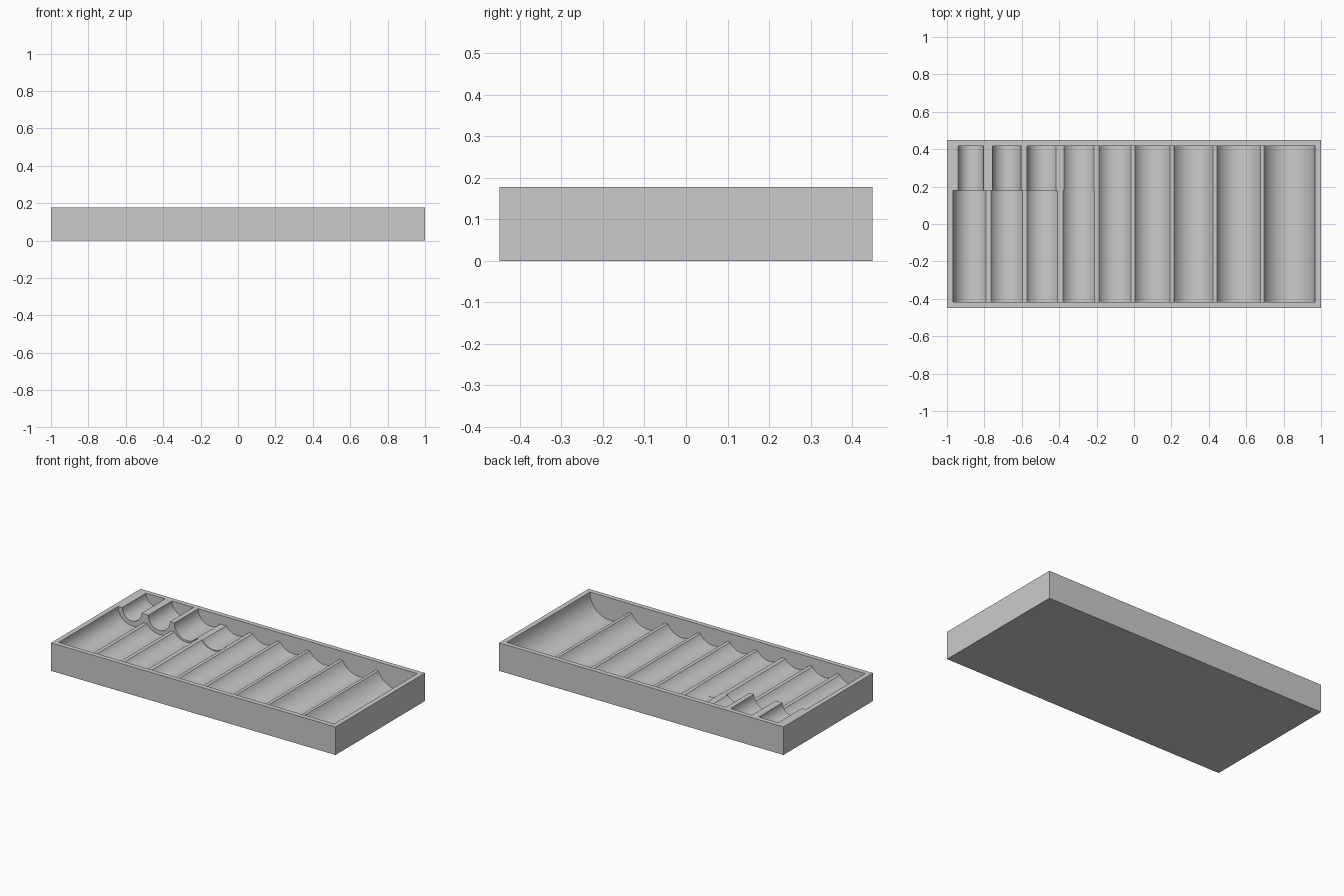
import bpy, bmesh, math

cube = bpy.data.objects.get("Cube")
if cube:
    bpy.data.objects.remove(cube, do_unlink=True)

# Main sizes
HALF_X, HALF_Y, RIM = 1.0, 0.449, 0.178
IN_X, IN_Y = 0.968, 0.418
STEP_Y, OVERLAP = 0.18, 0.01
DIVIDER, ABOVE = 0.122, 0.25
ARC_STEPS = 28

grey = bpy.data.materials.new("plain_grey")
grey.use_nodes = True
grey.diffuse_color = (0.6, 0.6, 0.6, 1)
grey.node_tree.nodes["Principled BSDF"].inputs["Base Color"].default_value = (0.6, 0.6, 0.6, 1)


def trough(x0, x1, z0=DIVIDER, z1=DIVIDER):
    """Arc centred at rim height, running from the left lip to the right lip."""
    h0, h1 = RIM - z0, RIM - z1
    c = (x1 * x1 + h1 * h1 - x0 * x0 - h0 * h0) / (2 * (x1 - x0))
    r = math.hypot(x0 - c, h0)
    a0, a1 = math.atan2(x0 - c, h0), math.atan2(x1 - c, h1)
    angles = [a0 + (a1 - a0) * i / ARC_STEPS for i in range(ARC_STEPS + 1)]
    return [(c + r * math.sin(a), RIM - r * math.cos(a)) for a in angles]


def prism(name, profile, y0, y1):
    """Extrude an x-z outline along y."""
    bm = bmesh.new()
    face = bm.faces.new([bm.verts.new((x, y0, z)) for x, z in profile])
    ext = bmesh.ops.extrude_face_region(bm, geom=[face])
    moved = [v for v in ext["geom"] if isinstance(v, bmesh.types.BMVert)]
    bmesh.ops.translate(bm, verts=moved, vec=(0, y1 - y0, 0))
    bmesh.ops.recalc_face_normals(bm, faces=bm.faces)
    mesh = bpy.data.meshes.new(name)
    bm.to_mesh(mesh)
    bm.free()
    ob = bpy.data.objects.new(name, mesh)
    bpy.context.collection.objects.link(ob)
    ob.data.materials.append(grey)
    return ob


def outline(x0, arcs, x1):
    """Close a row of troughs with an open top."""
    return [(x0, ABOVE)] + [p for arc in arcs for p in arc] + [(x1, ABOVE)]


# Five full-length troughs, starting on the middle of a divider
MID = -0.202
long_arcs = [[(MID, DIVIDER)], trough(-0.188, -0.017), trough(0.005, 0.192),
             trough(0.213, 0.422), trough(0.443, 0.675), trough(0.695, IN_X, z1=RIM)]

# Four stepped troughs: wide front part
END = MID + OVERLAP / 2
front_arcs = [trough(-IN_X, -0.79, z0=RIM), trough(-0.765, -0.597),
              trough(-0.573, -0.408), trough(-0.38, -0.21), [(END, DIVIDER)]]

# Narrower back part: two closed cradles between blocks, then two open ones
open_arcs = [trough(-0.573, -0.418, z0=RIM), trough(-0.375, -0.215), [(END, DIVIDER)]]
cradles = [(-0.94, -0.805), (-0.757, -0.605)]

tray = prism("tray", [(-HALF_X, 0), (HALF_X, 0), (HALF_X, RIM), (-HALF_X, RIM)],
             -HALF_Y, HALF_Y)
cutters = [prism("long_cutter", outline(MID, long_arcs, IN_X), -IN_Y, IN_Y),
           prism("front_cutter", outline(-IN_X, front_arcs, END), -IN_Y, STEP_Y),
           prism("back_cutter", outline(-0.573, open_arcs, END), STEP_Y - OVERLAP, IN_Y)]
for x0, x1 in cradles:
    cutters.append(prism("cradle_cutter", outline(x0, [trough(x0, x1, RIM, RIM)], x1),
                         STEP_Y - OVERLAP, IN_Y))

# Carve the tray
for cutter in cutters:
    cutter.hide_render = True
    mod = tray.modifiers.new(cutter.name, 'BOOLEAN')
    mod.operation = 'DIFFERENCE'
    mod.solver = 'EXACT'
    mod.object = cutter
bpy.context.view_layer.update()
evaluated = tray.evaluated_get(bpy.context.evaluated_depsgraph_get())
carved = bpy.data.meshes.new_from_object(evaluated)
tray.modifiers.clear()
tray.data = carved
for cutter in cutters:
    bpy.data.objects.remove(cutter, do_unlink=True)

bpy.ops.object.select_all(action='DESELECT')
tray.select_set(True)
bpy.context.view_layer.objects.active = tray
bpy.ops.object.shade_smooth_by_angle(angle=math.radians(25))
